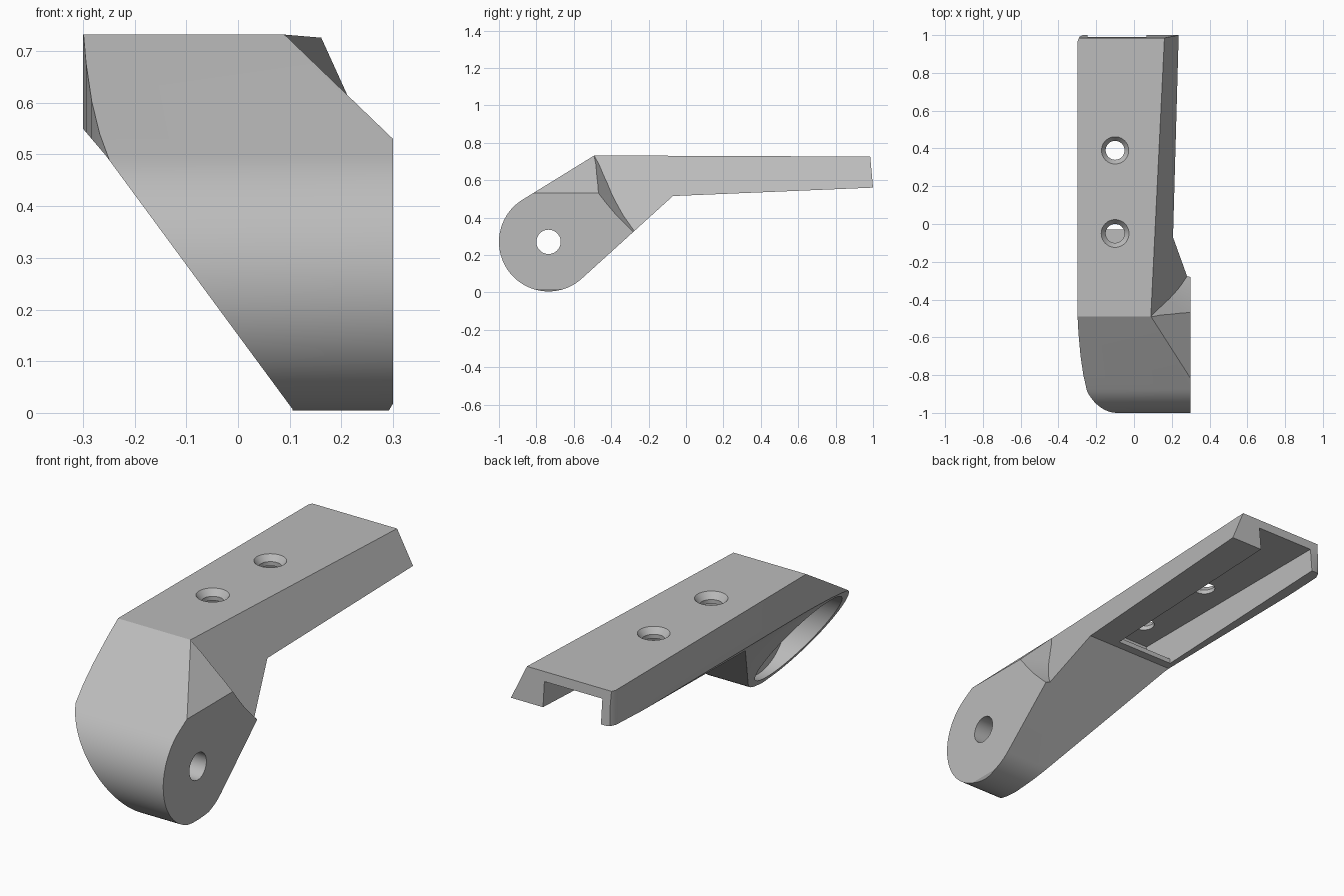
import bpy, bmesh, math
from mathutils import Matrix

cube = bpy.data.objects.get("Cube")
if cube:
    bpy.data.objects.remove(cube, do_unlink=True)

grey = bpy.data.materials.new("plain grey")
grey.use_nodes = True
colour = (0.5, 0.5, 0.5, 1)
grey.diffuse_color = colour
grey.node_tree.nodes["Principled BSDF"].inputs["Base Color"].default_value = colour


def finish(name, bm):
    bmesh.ops.recalc_face_normals(bm, faces=bm.faces)
    mesh = bpy.data.meshes.new(name)
    bm.to_mesh(mesh)
    bm.free()
    mesh.materials.append(grey)
    obj = bpy.data.objects.new(name, mesh)
    bpy.context.collection.objects.link(obj)
    return obj


def prism(name, points, axis, lo, hi):
    """Extrude a 2D outline along one axis."""
    def place(p, d):
        a, b = p
        return {"x": (d, a, b), "y": (a, d, b), "z": (a, b, d)}[axis]
    bm = bmesh.new()
    low = [bm.verts.new(place(p, lo)) for p in points]
    high = [bm.verts.new(place(p, hi)) for p in points]
    bm.faces.new(low)
    bm.faces.new(high)
    for i in range(len(points)):
        j = (i + 1) % len(points)
        bm.faces.new((low[i], low[j], high[j], high[i]))
    return finish(name, bm)


def cone(name, r1, r2, depth, matrix):
    bm = bmesh.new()
    bmesh.ops.create_cone(bm, cap_ends=True, segments=48, radius1=r1,
                          radius2=r2, depth=depth, matrix=matrix)
    return finish(name, bm)


def combine(obj, tool, operation="DIFFERENCE"):
    """Apply a boolean and discard the tool."""
    mod = obj.modifiers.new("cut", "BOOLEAN")
    mod.operation, mod.solver, mod.object = operation, "EXACT", tool
    graph = bpy.context.evaluated_depsgraph_get()
    mesh = bpy.data.meshes.new_from_object(obj.evaluated_get(graph))
    obj.modifiers.remove(mod)
    obj.data = mesh
    bpy.data.objects.remove(tool, do_unlink=True)


# Side outline: round head, raised shoulder and long tapering arm
hy, hz, radius = -0.735, 0.27, 0.265
side = []
for i in range(49):
    a = math.radians(122 + 190 * i / 48)
    side.append((hy + radius * math.cos(a), hz + radius * math.sin(a)))
side += [(-0.07, 0.515), (1.0, 0.56), (0.985, 0.726), (-0.49, 0.732)]
bracket = prism("bracket", side, "x", -0.5, 0.5)

# Front outline: slanted underside on the right, straight left wall
front = [(-0.3, 0.9), (-0.3, 0.55), (-0.255, 0.497), (0.105, 0.008), (0.12, -0.1),
         (0.28, -0.1), (0.291, 0.003), (0.3, 0.018), (0.3, 0.9)]
combine(bracket, prism("front_outline", front, "y", -1.5, 1.5), "INTERSECT")

# Plan outline: right wall bends gently inward at the head
plan = [(0.6, 1.2), (-0.25, 1.2), (-0.27, 1.0), (-0.288, 0.992), (-0.3, 0.965),
        (-0.301, -0.45), (-0.294, -0.58), (-0.283, -0.7), (-0.268, -0.8),
        (-0.25, -0.88), (-0.2, -1.2), (0.6, -1.2)]
combine(bracket, prism("plan_outline", plan, "z", -0.5, 1.5), "INTERSECT")

# Leaning left wall of the arm, kept clear of the chamfered head
lean = prism("lean_cutter", [(0.5085, -0.2), (0.0585, 0.8), (1, 0.8), (1, -0.2)],
             "y", -1.4, 1.4)
for v in lean.data.vertices:
    v.co.x += 0.047 * (v.co.y + 0.49)

step = [(-1.6, 1.0), (-0.9, 1.0), (-0.616, 0.73), (-0.575, 0.68), (-0.54, 0.63),
        (-0.503, 0.58), (-0.468, 0.53), (-0.425, 0.475), (-0.37, 0.41),
        (-0.3, 0.34), (-0.2, 0.25), (0.1, 0.0), (0.1, -0.4), (-1.6, -0.4)]
head = prism("head_keep", step, "x", -0.6, 1.2)
for v in head.data.vertices:
    v.co.y += 0.6 * (0.3 - v.co.x)
chamfer = [(-0.1875, 1.0), (0.09, 0.732), (0.3, 0.53), (0.93, -0.076), (2, -0.076), (2, 1.0)]
combine(head, prism("chamfer_cutter", chamfer, "y", -3, 3))
combine(lean, head)
combine(bracket, lean)

# Underside channel, open at the back and running under a lip at the front
channel = [(1.2, 0.3), (-0.03, 0.3), (-0.03, 0.54), (-0.2, 0.54), (-0.2, 0.68), (1.2, 0.68)]
combine(bracket, prism("channel_cutter", channel, "x", -0.245, 0.065))

# Pivot hole and wide recess behind it
turn = Matrix.Rotation(math.pi / 2, 4, "Y")
combine(bracket, cone("recess_cutter", 0.23, 0.23, 0.73,
                      Matrix.Translation((-0.235, hy, hz)) @ turn))
combine(bracket, cone("pivot_cutter", 0.065, 0.065, 1.4,
                      Matrix.Translation((0, hy, hz)) @ turn))

# Two countersunk screw holes
for y in (-0.05, 0.39):
    combine(bracket, cone("screw_cutter", 0.05, 0.05, 0.3,
                          Matrix.Translation((-0.1, y, 0.76))))
    combine(bracket, cone("countersink_cutter", 0.038, 0.097, 0.075,
                          Matrix.Translation((-0.1, y, 0.7225))))

for o in bpy.context.selected_objects:
    o.select_set(False)
bracket.select_set(True)
bpy.context.view_layer.objects.active = bracket
bpy.ops.object.shade_smooth_by_angle(angle=math.radians(25))
